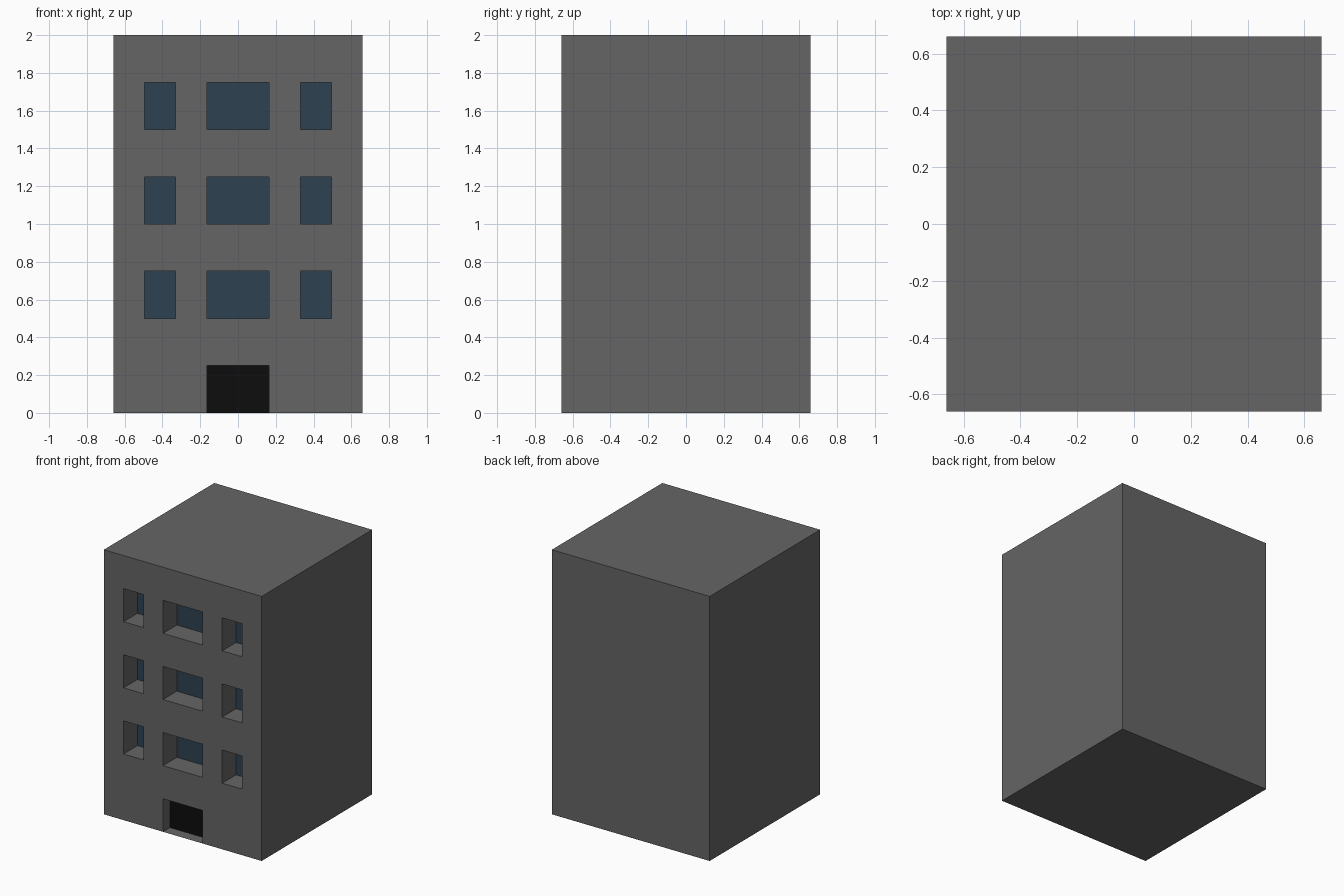
import bpy, bmesh

if "Cube" in bpy.data.objects:
    bpy.data.objects.remove(bpy.data.objects["Cube"])

U = 0.165            # facade module
W = 4 * U            # half width of the block
H = 2.0
WINDOW_DEPTH, DOOR_DEPTH = U, U / 2


def material(name, rgb):
    m = bpy.data.materials.new(name)
    m.diffuse_color = (*rgb, 1)
    m.use_nodes = True
    m.node_tree.nodes["Principled BSDF"].inputs["Base Color"].default_value = m.diffuse_color
    return m


def make_object(name, bm, mat):
    mesh = bpy.data.meshes.new(name)
    bm.to_mesh(mesh)
    bm.free()
    mesh.materials.append(mat)
    ob = bpy.data.objects.new(name, mesh)
    bpy.context.collection.objects.link(ob)


def quad(bm, *corners):
    return bm.faces.new([bm.verts.new(c) for c in corners])


def upright(bm, x0, x1, z0, z1, y):
    return quad(bm, (x0, y, z0), (x1, y, z0), (x1, y, z1), (x0, y, z1))


wall = material("concrete", (0.13, 0.13, 0.13))
glass = material("blue_glass", (0.026, 0.054, 0.083))
dark = material("dark_door", (0.004, 0.004, 0.004))

# Openings by facade cell (column, storey row)
xs = [k * U for k in (-4, -3, -2, -1, 1, 2, 3, 4)]
zs = [k * 0.25 for k in range(9)]
openings = {(c, r): (WINDOW_DEPTH, "window", glass) for c in (1, 3, 5) for r in (2, 4, 6)}
openings[(3, 0)] = (DOOR_DEPTH, "door", dark)

# Block with a gridded facade and recessed reveals
bm = bmesh.new()
for c, (x0, x1) in enumerate(zip(xs, xs[1:])):
    for r, (z0, z1) in enumerate(zip(zs, zs[1:])):
        if (c, r) not in openings:
            upright(bm, x0, x1, z0, z1, -W)
            continue
        depth, name, mat = openings[(c, r)]
        y = -W + depth
        quad(bm, (x0, -W, z0), (x1, -W, z0), (x1, y, z0), (x0, y, z0))    # sill
        quad(bm, (x0, -W, z1), (x0, y, z1), (x1, y, z1), (x1, -W, z1))    # lintel
        quad(bm, (x0, -W, z0), (x0, y, z0), (x0, y, z1), (x0, -W, z1))    # left jamb
        quad(bm, (x1, -W, z0), (x1, -W, z1), (x1, y, z1), (x1, y, z0))    # right jamb
        # Pane at the back of the recess
        pane = bmesh.new()
        upright(pane, x0, x1, z0, z1, y)
        make_object(f"{name}_{c}_{r}", pane, mat)

# Roof, base, sides and back
quad(bm, (-W, -W, H), (W, -W, H), (W, W, H), (-W, W, H))
quad(bm, (-W, -W, 0), (-W, W, 0), (W, W, 0), (W, -W, 0))
quad(bm, (W, -W, 0), (W, W, 0), (W, W, H), (W, -W, H))
quad(bm, (-W, -W, 0), (-W, -W, H), (-W, W, H), (-W, W, 0))
quad(bm, (-W, W, 0), (-W, W, H), (W, W, H), (W, W, 0))

# Weld the cells and merge coplanar facade faces
bmesh.ops.remove_doubles(bm, verts=bm.verts[:], dist=1e-5)
bmesh.ops.dissolve_limit(bm, angle_limit=0.01, verts=bm.verts[:], edges=bm.edges[:])
make_object("building_walls", bm, wall)
